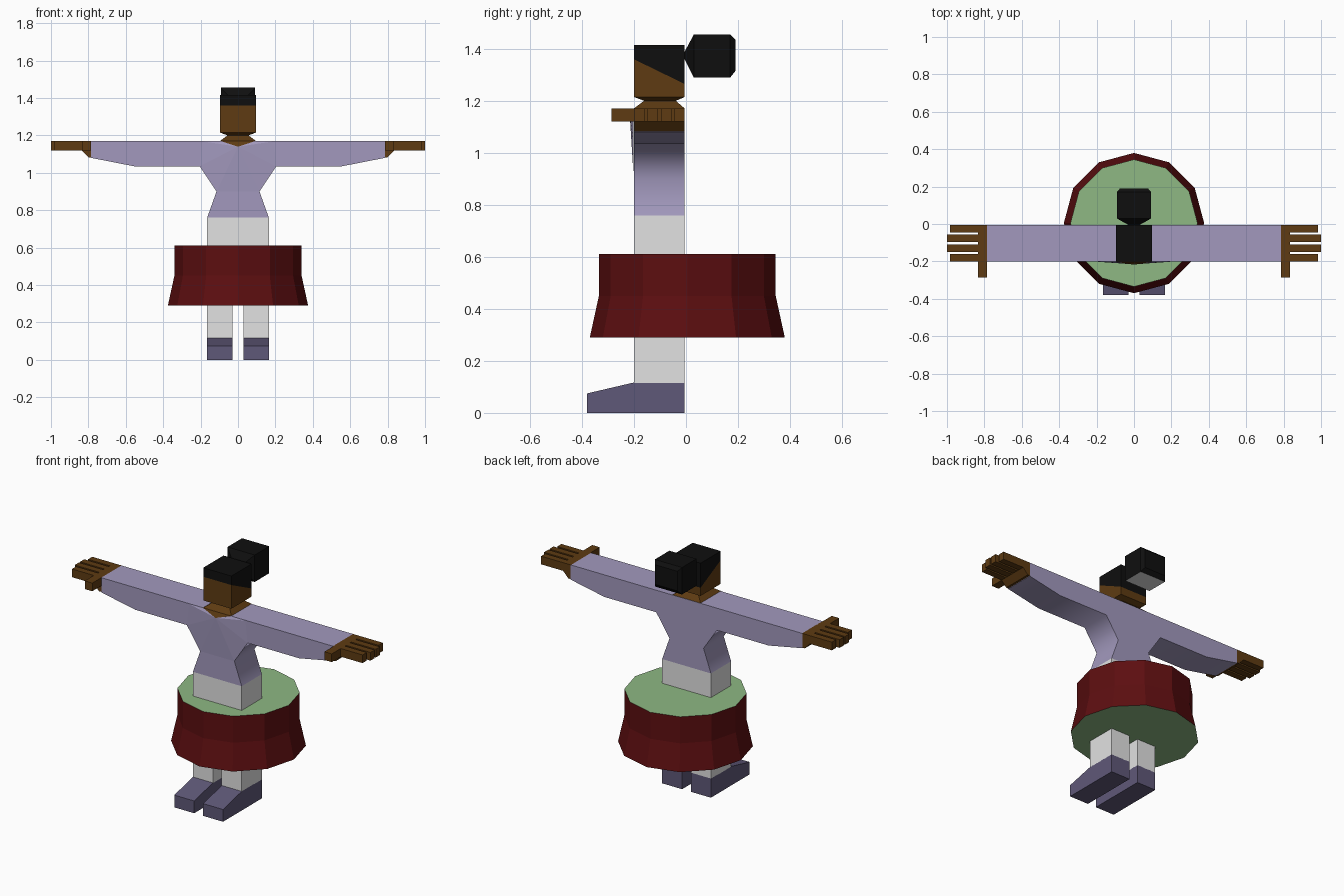
import bpy, bmesh, math

if "Cube" in bpy.data.objects:
    bpy.data.objects.remove(bpy.data.objects["Cube"])


def material(name, r, g, b):
    m = bpy.data.materials.new(name)
    lin = [(c / 255 / 12.92) if c < 11 else ((c / 255 + 0.055) / 1.055) ** 2.4 for c in (r, g, b)]
    m.diffuse_color = (*lin, 1)
    m.use_nodes = True
    m.node_tree.nodes["Principled BSDF"].inputs["Base Color"].default_value = m.diffuse_color
    return m


LAVENDER = material("lavender cloth", 162, 153, 189)
PURPLE = material("purple shoe", 95, 88, 120)
WHITE = material("white cloth", 226, 226, 226)
RED = material("dark red cloth", 92, 14, 16)
GREEN = material("green lining", 142, 184, 131)
SKIN = material("brown skin", 94, 59, 18)
BLACK = material("black hair", 15, 15, 15)

BACK, FRONT = -0.005, -0.2


def finish(name, bm, mats):
    me = bpy.data.meshes.new(name)
    bm.to_mesh(me)
    bm.free()
    for m in mats:
        me.materials.append(m)
    ob = bpy.data.objects.new(name, me)
    bpy.context.collection.objects.link(ob)
    return ob


def loft(name, rings, *mats, rule=None):
    """Skin a row of equal-sized rings, cap both ends; rule(normal) picks the second material."""
    bm = bmesh.new()
    vs = [[bm.verts.new(p) for p in ring] for ring in rings]
    n = len(vs[0])
    for a, b in zip(vs, vs[1:]):
        for i in range(n):
            j = (i + 1) % n
            bm.faces.new((a[i], a[j], b[j], b[i]))
    bm.faces.new(vs[0])
    bm.faces.new(vs[-1])
    bmesh.ops.recalc_face_normals(bm, faces=bm.faces)
    bm.normal_update()
    if rule:
        for f in bm.faces:
            f.material_index = int(rule(f.normal))
    return finish(name, bm, mats)


def box(name, x0, x1, y0, y1, z0, z1, mat):
    return loft(name, [[(x0, y0, z), (x1, y0, z), (x1, y1, z), (x0, y1, z)] for z in (z0, z1)], mat)


def along_y(name, pts, y0, y1, mat):
    return loft(name, [[(x, y, z) for x, z in pts] for y in (y0, y1)], mat)


def along_x(name, pts, x0, x1, mat):
    return loft(name, [[(x, y, z) for y, z in pts] for x in (x0, x1)], mat)


def rect(hx, y0, y1, z):
    return [(-hx, y0, z), (hx, y0, z), (hx, y1, z), (-hx, y1, z)]


# Shirt with outstretched sleeves
half = [(0.165, 0.76), (0.115, 0.90), (0.205, 1.035), (0.555, 1.035), (0.785, 1.08), (0.785, 1.17)]
outline = half + [(-x, z) for x, z in reversed(half)]
shirt = along_y("shirt", outline, FRONT, BACK, LAVENDER)
bpy.context.view_layer.objects.active = shirt
shirt.select_set(True)
bpy.ops.object.shade_smooth_by_angle(angle=math.radians(58))
shirt.select_set(False)

# Slight chest bulge rising to the neckline point
bm = bmesh.new()
rim = [(0.095, 1.17), (0.19, 1.168), (0.205, 1.035), (0.115, 0.90)]
rim = rim + [(-x, z) for x, z in reversed(rim)]
apex = bm.verts.new((0, -0.216, 1.14))
rv = [bm.verts.new((x, FRONT - 0.001, z)) for x, z in rim]
for a, b in zip(rv, rv[1:]):
    bm.faces.new((apex, b, a))
bmesh.ops.recalc_face_normals(bm, faces=bm.faces)
bm.normal_update()
for f in bm.faces:
    if f.normal.y > 0:
        f.normal_flip()
finish("chest", bm, [LAVENDER])

# Neck with a pointed skin patch at the neckline
loft("neck", [rect(0.095, FRONT, BACK, 1.171), rect(0.055, -0.16, -0.04, 1.201)], SKIN)
loft("neckline", [[(-0.095, FRONT - 0.002, 1.171), (0, -0.218, 1.14), (0.095, FRONT - 0.002, 1.171)],
                  [(-0.06, -0.16, 1.19), (0, -0.16, 1.18), (0.06, -0.16, 1.19)]], SKIN)

# Head, jaw and slanted hair cap
loft("jaw", [rect(0.055, -0.16, -0.04, 1.2), rect(0.095, FRONT, BACK, 1.215)], SKIN)
along_x("head", [(FRONT, 1.215), (BACK, 1.215), (BACK, 1.265), (FRONT, 1.36)], -0.095, 0.095, SKIN)
along_x("hair", [(FRONT, 1.36), (BACK, 1.265), (BACK, 1.415), (FRONT, 1.415)], -0.095, 0.095, BLACK)

# Hair bun behind the head
bun = [(-0.005, 0.03, 1.36, 1.39), (0.03, 0.092, 1.29, 1.455),
       (0.17, 0.092, 1.29, 1.455), (0.19, 0.075, 1.315, 1.435)]
loft("hair_bun", [[(-h, y, a), (h, y, a), (h, y, b), (-h, y, b)] for y, h, a, b in bun],
     BLACK, WHITE, rule=lambda n: n.z < -0.95)

# Trousers
box("hips", -0.165, 0.165, FRONT, BACK, 0.58, 0.76, WHITE)

# Twelve-sided skirt with lined top and bottom
rings = []
for r, z in ((0.375, 0.29), (0.34, 0.45), (0.34, 0.612)):
    rings.append([(r * math.sin(i * math.pi / 6), 0.005 + r * math.cos(i * math.pi / 6), z) for i in range(12)])
loft("skirt", rings, RED, GREEN, rule=lambda n: abs(n.z) > 0.9)

# Limbs on both sides
for s, side in ((1, "left"), (-1, "right")):
    box(side + "_leg", s * 0.03, s * 0.165, FRONT, BACK, 0.115, 0.58, WHITE)
    along_x(side + "_shoe", [(-0.38, 0), (BACK, 0), (BACK, 0.117), (FRONT, 0.117), (-0.38, 0.075)],
            s * 0.03, s * 0.165, PURPLE)
    palm = [(0.782, 1.17), (0.782, 1.083), (0.80, 1.083), (0.835, 1.12), (0.835, 1.17)]
    along_y(side + "_palm", [(s * x, z) for x, z in palm], FRONT, BACK, SKIN)
    box(side + "_thumb", s * 0.785, s * 0.835, -0.287, FRONT, 1.12, 1.17, SKIN)
    for k, tip in enumerate((0.983, 1.0, 1.0, 0.983)):
        y = BACK - 0.0517 * k
        box(f"{side}_finger_{k + 1}", s * 0.835, s * tip, y - 0.04, y, 1.12, 1.17, SKIN)
